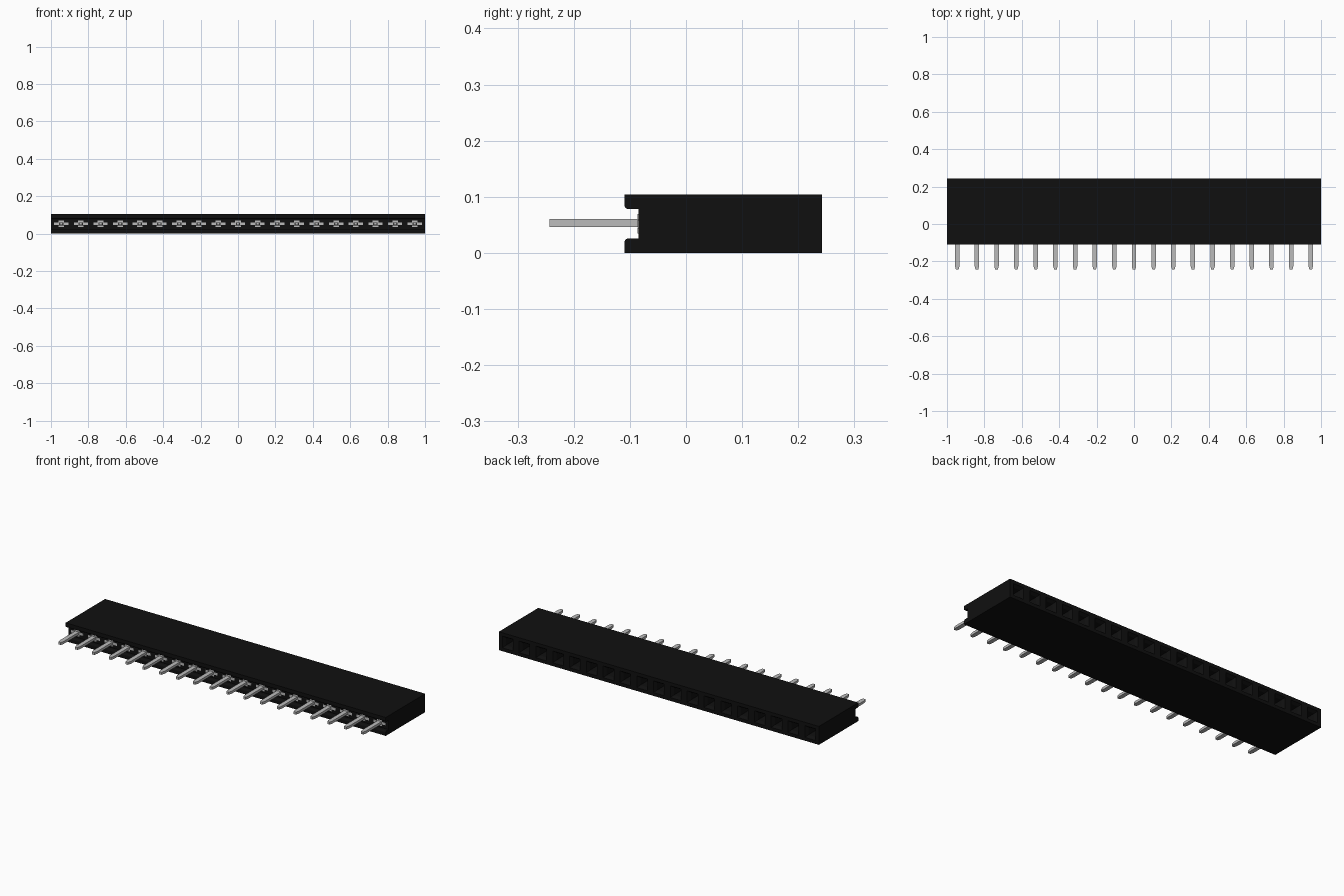
import bpy, bmesh
from math import sin, cos, pi

if "Cube" in bpy.data.objects:
    bpy.data.objects.remove(bpy.data.objects["Cube"])

COUNT, PITCH = 19, 0.105
MID = 0.052          # height of the pin row
BACK, FRONT, FLOOR = 0.242, -0.11, -0.085


def material(name, value, roughness):
    mat = bpy.data.materials.new(name)
    mat.use_nodes = True
    color = (value, value, value, 1)
    mat.diffuse_color = color
    node = mat.node_tree.nodes["Principled BSDF"]
    node.inputs["Base Color"].default_value = color
    node.inputs["Roughness"].default_value = roughness
    return mat


black = material("black plastic", 0.005, 0.6)
metal = material("tin grey", 0.5, 0.5)


def finish(bm, name, mat):
    bmesh.ops.recalc_face_normals(bm, faces=bm.faces)
    mesh = bpy.data.meshes.new(name)
    bm.to_mesh(mesh)
    bm.free()
    mesh.materials.append(mat)
    obj = bpy.data.objects.new(name, mesh)
    bpy.context.collection.objects.link(obj)
    return obj


def bridge(bm, rings):
    """Skin a list of vertex rings and cap both ends."""
    n = len(rings[0])
    for a, b in zip(rings, rings[1:]):
        for i in range(n):
            j = (i + 1) % n
            bm.faces.new((a[i], a[j], b[j], b[i]))
    bm.faces.new(rings[0])
    bm.faces.new(rings[-1])


def bar(bm, x, z, sections):
    """Rectangular bar along y; sections are (y, half width, half height)."""
    bridge(bm, [[bm.verts.new((x + sx * w, y, z + sz * h))
                 for sx, sz in ((-1, -1), (1, -1), (1, 1), (-1, 1))]
                for y, w, h in sections])


columns = [(i - (COUNT - 1) / 2) * PITCH for i in range(COUNT)]

# Housing: channel profile with rounded inner lips, swept along x
r, notch = 0.008, 0.026
lip = [(BACK, 0), (FRONT, 0)]
lip += [(FRONT + r - r * cos(t), notch - r + r * sin(t))
        for t in (k * pi / 8 for k in range(5))]
lip.append((FLOOR, notch))
profile = lip + [(y, 2 * MID - z) for y, z in reversed(lip)]
bm = bmesh.new()
bridge(bm, [[bm.verts.new((x, y, z)) for y, z in profile] for x in (-1, 1)])
housing = finish(bm, "housing", black)

# Sockets: lead-in chamfer narrowing to a deep cavity at the back
bm = bmesh.new()
for x in columns:
    bar(bm, x, MID, [(BACK + 0.01, 0.038, 0.038), (BACK, 0.033, 0.033),
                     (BACK - 0.016, 0.022, 0.022), (0, 0.022, 0.022)])
cutter = finish(bm, "socket_cutter", black)
cutter.hide_render = True
cut = housing.modifiers.new("sockets", 'BOOLEAN')
cut.operation = 'DIFFERENCE'
cut.solver = 'EXACT'
cut.object = cutter
bpy.context.view_layer.objects.active = housing
bpy.ops.object.modifier_apply(modifier=cut.name)
bpy.data.objects.remove(cutter)

# Pins with tips tapered in width
bm = bmesh.new()
for x in columns:
    bar(bm, x, MID + 0.001, [(-0.243, 0.007, 0.007), (-0.225, 0.012, 0.007),
                             (0.01, 0.012, 0.007)])
finish(bm, "pins", metal)

# Contact shoulders showing in the channel floor
bm = bmesh.new()
for x in columns:
    bar(bm, x, MID, [(FLOOR - 0.001, 0.038, 0.007), (-0.02, 0.038, 0.007)])
    for side in (-1, 1):
        bar(bm, x, MID + side * 0.0125,
            [(FLOOR - 0.001, 0.015, 0.005), (-0.02, 0.015, 0.005)])
finish(bm, "contact_shoulders", metal)

# Spring tines inside the sockets
bm = bmesh.new()
for x in columns:
    for side in (-1, 1):
        bar(bm, x, MID + side * 0.014,
            [(-0.02, 0.014, 0.003), (0.15, 0.014, 0.003)])
finish(bm, "spring_tines", metal)
